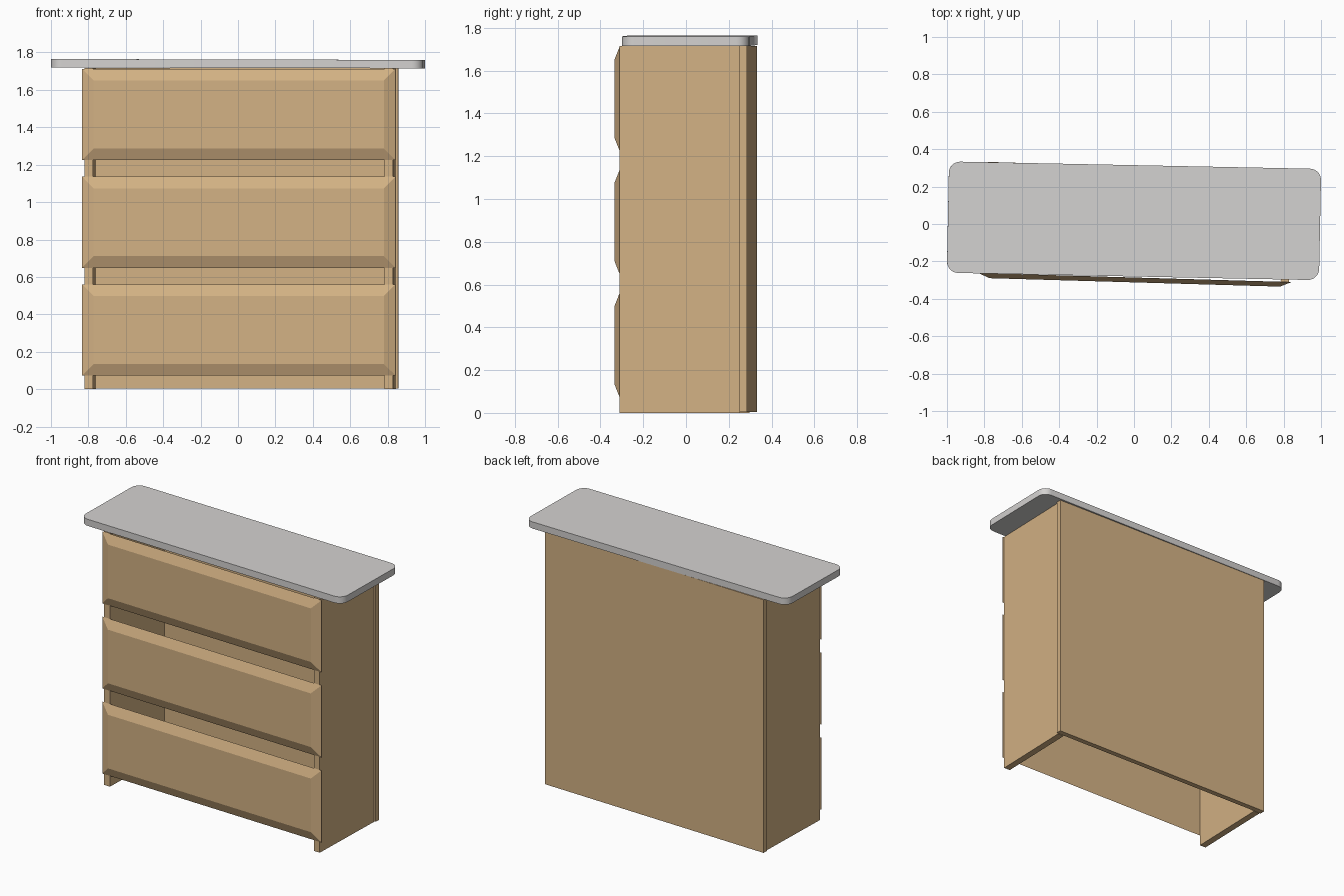
import bpy, bmesh, math
from mathutils import Matrix

if "Cube" in bpy.data.objects:
    bpy.data.objects.remove(bpy.data.objects["Cube"])


def material(name, rgb):
    m = bpy.data.materials.new(name)
    m.diffuse_color = (*rgb, 1.0)
    m.use_nodes = True
    m.node_tree.nodes["Principled BSDF"].inputs["Base Color"].default_value = m.diffuse_color
    return m


WOOD = material("light_wood", (0.65, 0.44, 0.23))
STONE = material("pale_grey_top", (0.66, 0.645, 0.635))

# The cabinet and the top are each turned very slightly off square
CABINET = Matrix.Rotation(-0.029, 4, 'Z') @ Matrix.Translation((0.013, 0, 0))
TOP = (Matrix.Translation((0, 0.017, 1.740)) @ Matrix.Rotation(-0.020, 4, 'Z')
       @ Matrix.Rotation(0.0025, 4, 'Y'))


def finish(name, bm, mat, matrix):
    bmesh.ops.recalc_face_normals(bm, faces=bm.faces)
    bm.transform(matrix)
    mesh = bpy.data.meshes.new(name)
    bm.to_mesh(mesh)
    bm.free()
    mesh.materials.append(mat)
    obj = bpy.data.objects.new(name, mesh)
    bpy.context.collection.objects.link(obj)
    return obj


def box_mesh(lo, hi):
    bm = bmesh.new()
    bmesh.ops.create_cube(bm, size=1)
    for v in bm.verts:
        v.co = [lo[i] if v.co[i] < 0 else hi[i] for i in range(3)]
    return bm


# Side panels, whose front edges also act as feet
for name, s in (("left_side", -1), ("right_side", 1)):
    x0, x1 = sorted((s * 0.780, s * 0.825))
    finish(name, box_mesh((x0, -0.286, 0), (x1, 0.274, 1.716)), WOOD, CABINET)

# Back panel, slightly wider than the carcass
finish("back_panel", box_mesh((-0.836, 0.274, 0.003), (0.836, 0.309, 1.716)), WOOD, CABINET)


# Drawer fronts: sloped border, flat frame and flush centre panel
def drawer_front(name, z0, z1):
    y, hx = -0.286, 0.838
    bm = bmesh.new()
    ring = [bm.verts.new(c) for c in
            ((-hx, y, z0), (hx, y, z0), (hx, y, z1), (-hx, y, z1))]
    front = bm.faces.new(ring)
    bm.normal_update()
    bmesh.ops.inset_region(bm, faces=[front], thickness=0.062, depth=0.026,
                           use_boundary=True, use_even_offset=True)
    bmesh.ops.inset_region(bm, faces=[front], thickness=0.046, depth=0,
                           use_boundary=True, use_even_offset=True)
    bmesh.ops.holes_fill(bm, edges=[e for e in bm.edges if e.is_boundary], sides=4)
    finish(name, bm, WOOD, CABINET)


for i, label in enumerate(("lower", "middle", "upper")):
    z = 0.073 + 0.576 * i
    drawer_front(label + "_drawer_front", z, z + 0.487)

# Rounded-corner top slab
bm = box_mesh((-0.995, -0.2975, -0.0225), (0.995, 0.2975, 0.0225))
upright = [e for e in bm.edges if abs(e.verts[0].co.z - e.verts[1].co.z) > 0.01]
bmesh.ops.bevel(bm, geom=upright, offset=0.06, segments=7, profile=0.5,
                affect='EDGES')
top = finish("top_slab", bm, STONE, TOP)
bpy.context.view_layer.objects.active = top
top.select_set(True)
bpy.ops.object.shade_smooth_by_angle(angle=math.radians(30))
